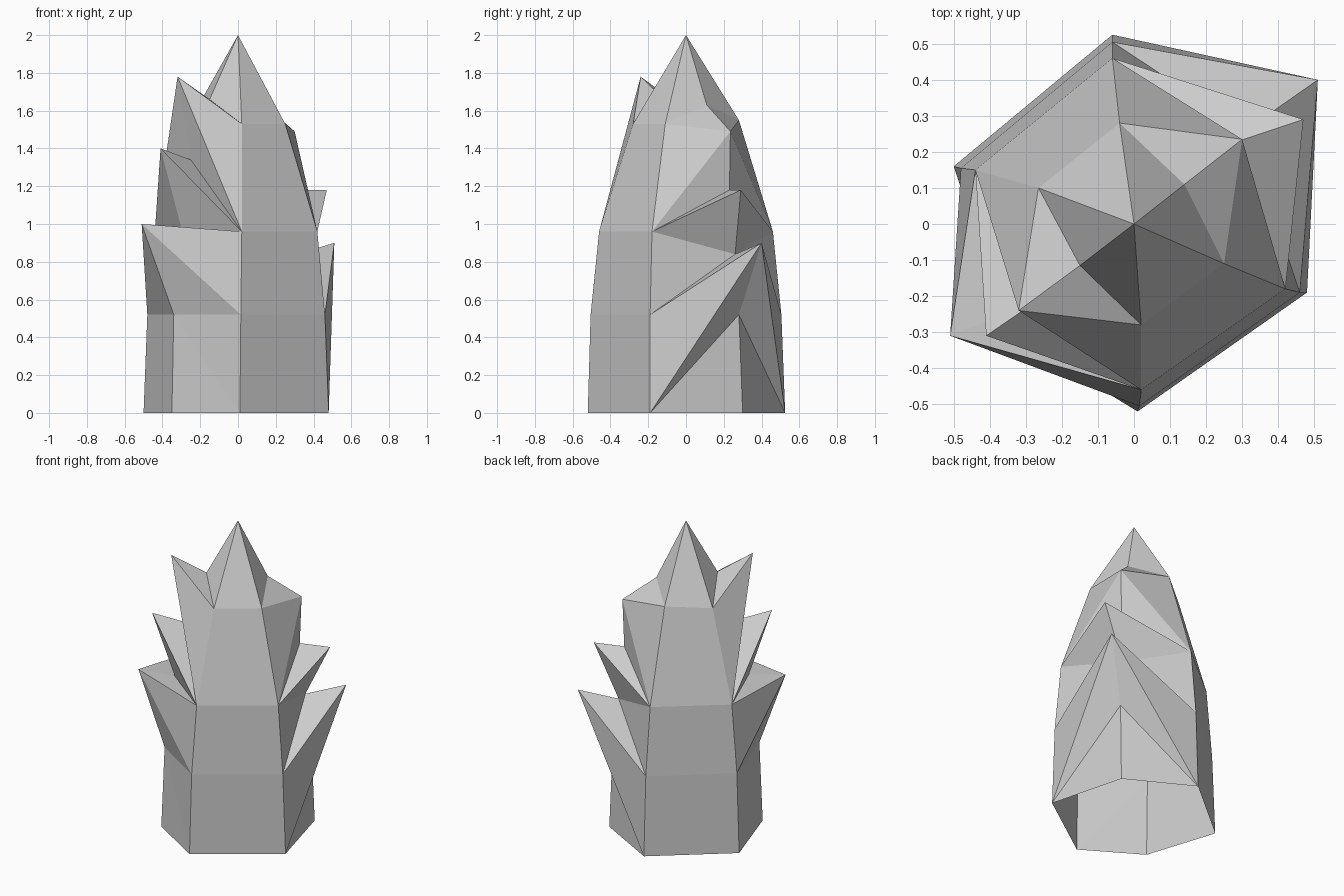
import bpy
import bmesh

old = bpy.data.objects.get("Cube")
if old:
    bpy.data.objects.remove(old, do_unlink=True)

# Single stone material
stone = bpy.data.materials.new("stone_grey")
stone.use_nodes = True
grey = (0.6, 0.6, 0.6, 1)
stone.diffuse_color = grey
stone.node_tree.nodes["Principled BSDF"].inputs["Base Color"].default_value = grey

bm = bmesh.new()


def column(points):
    return [bm.verts.new(p) for p in points]


apex = bm.verts.new((0, 0, 2))

# Smooth corner edges, from the ground to the shoulder
front = column([(.01, -.52, 0), (.015, -.505, .52), (.02, -.46, .96), (.02, -.28, 1.53)])
left = column([(.48, -.19, 0), (.46, -.19, .52), (.42, -.18, .96), (.25, -.11, 1.53)])
back = column([(-.06, .525, 0), (-.06, .505, .52), (-.06, .46, .96), (-.04, .28, 1.55)])
right = column([(-.5, .16, 0), (-.48, .155, .52), (-.44, .15, .96), (-.265, .10, 1.53)])

# Jagged edges: base, then three spike tips with the notches between them
right_spikes = column([(-.35, -.30, 0), (-.34, -.28, .52), (-.51, -.31, 1.0), (-.30, -.23, .98),
                       (-.41, -.31, 1.4), (-.25, -.20, 1.34), (-.32, -.24, 1.78), (-.15, -.115, 1.66)])
left_spikes = column([(.35, .30, 0), (.34, .28, .52), (.51, .40, .9), (.31, .26, .84),
                      (.47, .29, 1.18), (.29, .23, 1.18), (.30, .235, 1.49), (.14, .11, 1.63)])


def plain_side(a, b):
    """Flat panels between two smooth corner edges."""
    for i in range(len(a) - 1):
        bm.faces.new((a[i], b[i], b[i + 1], a[i + 1]))
    bm.faces.new((a[-1], b[-1], apex))


def spiky_side(smooth, spikes, steps):
    """Triangles between two edges; each step climbs the smooth (S) or spiky (K) edge."""
    spikes = spikes + [apex]
    s = k = 0
    for step in steps:
        if step == "K":
            bm.faces.new((smooth[s], spikes[k], spikes[k + 1]))
            k += 1
        else:
            bm.faces.new((smooth[s], spikes[k], smooth[s + 1]))
            s += 1


plain_side(front, left)
plain_side(back, right)
for edge in (front, right):
    spiky_side(edge, right_spikes, "KSKSKKKKSKK")
for edge in (left, back):
    spiky_side(edge, left_spikes, "KKSKSKKKSKK")

bmesh.ops.recalc_face_normals(bm, faces=bm.faces)
mesh = bpy.data.meshes.new("spiked_rock")
bm.to_mesh(mesh)
bm.free()
mesh.materials.append(stone)
rock = bpy.data.objects.new("spiked_rock", mesh)
bpy.context.scene.collection.objects.link(rock)
